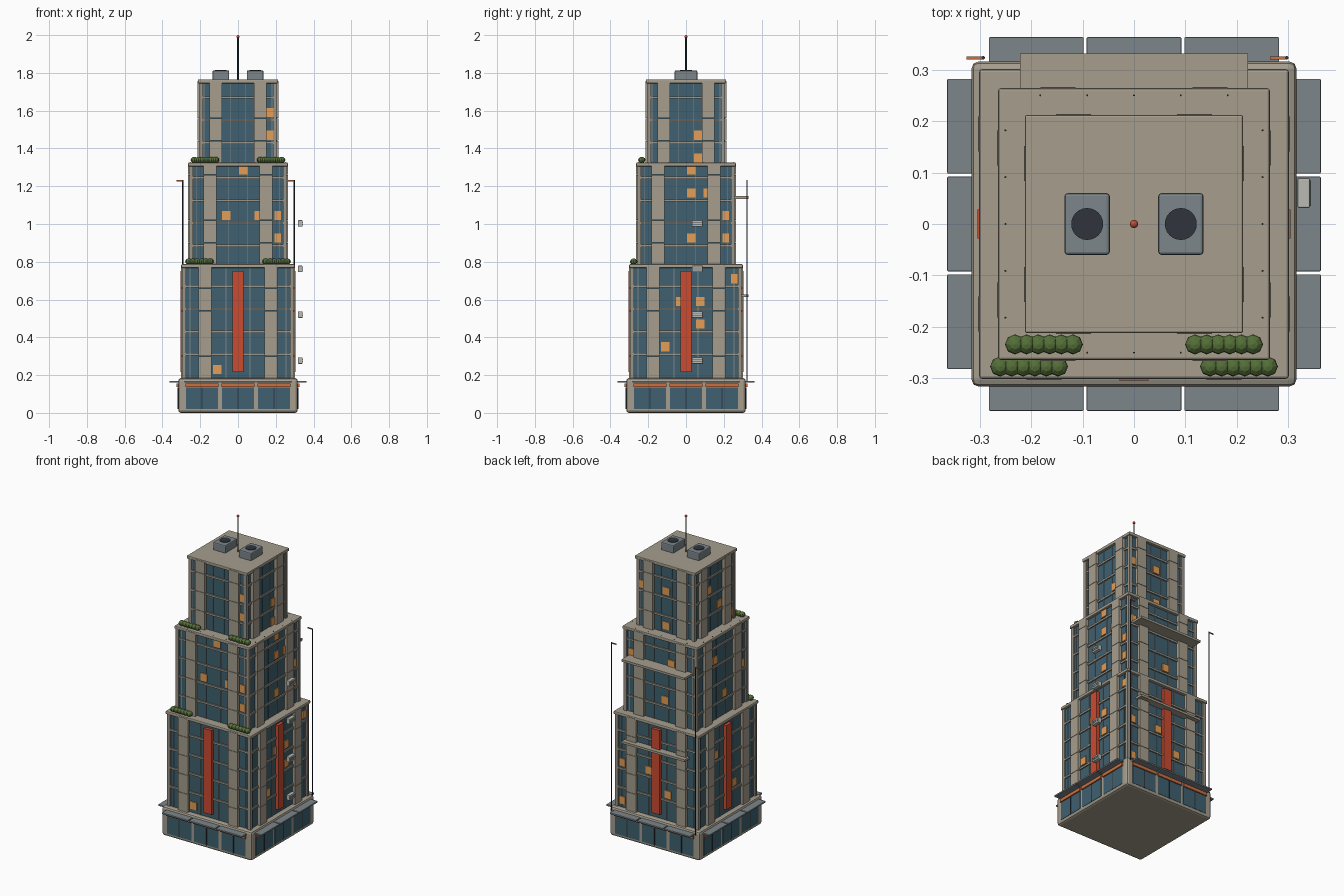
import bpy, bmesh, math
from mathutils import Matrix, Vector

if "Cube" in bpy.data.objects:
    bpy.data.objects.remove(bpy.data.objects["Cube"], do_unlink=True)

COLORS = {
    "concrete": (0.38, 0.34, 0.27), "trim": (0.33, 0.30, 0.25), "glass": (0.05, 0.12, 0.16),
    "lit": (0.78, 0.34, 0.09), "red": (0.60, 0.07, 0.03), "orange": (0.60, 0.16, 0.05),
    "steel": (0.20, 0.24, 0.26), "dark": (0.03, 0.035, 0.045), "leaf": (0.09, 0.16, 0.04),
    "pale": (0.50, 0.50, 0.46),
}
mats = {}
for key, rgb in COLORS.items():
    m = bpy.data.materials.new(key)
    m.use_nodes = True
    m.diffuse_color = (*rgb, 1)
    m.node_tree.nodes["Principled BSDF"].inputs["Base Color"].default_value = (*rgb, 1)
    mats[key] = m

parts = {}


def mesh_of(name, mat):
    return parts.setdefault(name, (bmesh.new(), mat))[0]


def turn(side):
    return Matrix.Rotation(side * math.pi / 2, 4, "Z")


def box(name, mat, lo, hi, side=0):
    """Box between two corners, turned to one of four sides (0 front, 1 +x, 2 back, 3 -x)."""
    lo, hi = Vector(lo), Vector(hi)
    mtx = turn(side) @ Matrix.Translation((lo + hi) / 2) @ Matrix.Diagonal((*(hi - lo), 1))
    bmesh.ops.create_cube(mesh_of(name, mat), size=1, matrix=mtx)


def rod(name, mat, base, radius, height, sides=12):
    mtx = Matrix.Translation(Vector(base) + Vector((0, 0, height / 2)))
    bmesh.ops.create_cone(mesh_of(name, mat), cap_ends=True, segments=sides,
                          radius1=radius, radius2=radius, depth=height, matrix=mtx)


def panel(name, mat, u, z, w, h, inner, outer, side):
    """Facade panel centred at u, z, reaching from inner to outer depth."""
    box(name, mat, (u - w / 2, -outer, z - h / 2), (u + w / 2, -inner, z + h / 2), side)


# Ground floor with shop bays, signs and canopies
box("ground_floor", "concrete", (-.316, -.316, 0), (.316, .316, .184))
for side in range(4):
    for u in (-.19, 0, .19):
        panel("shop_glass", "glass", u, .078, .17, .115, .3, .318, side)
        panel("shop_divider", "dark", u, .078, .006, .115, .3, .32, side)
        panel("shop_sign", "orange", u, .146, .175, .02, .3, .325, side)
        panel("canopy", "steel", u, .165, .184, .01, .3, .363, side)

# Tiers: bottom, top, half width, pilaster centre, floor start, lit windows per side
FLOOR = .12
TIERS = [
    ("lower", .18, .787, .292, .175, .19,
     [[(-.11, .23)], [(.255, .71), (.075, .59), (.075, .47), (-.11, .35), (-.03, .59)],
      [(-.245, .47), (-.06, .47), (-.245, .23), (.075, .35)], [(-.11, .59), (.075, .35)]]),
    ("middle", .78, 1.325, .255, .148, .765,
     [[(.027, 1.285), (-.063, 1.045), (.11, 1.045), (.21, 1.045), (.21, .925)],
      [(.027, 1.285), (.027, 1.165), (.027, .925), (.21, 1.045), (.21, .925), (.115, 1.165)],
      [(-.21, 1.165), (.075, 1.165), (.027, .925)], [(-.063, 1.165), (.21, 1.045), (.027, .925)]]),
    ("upper", 1.32, 1.765, .203, .118, 1.31,
     [[(.17, 1.59), (.17, 1.47)], [(.065, 1.47), (.065, 1.35)],
      [(-.17, 1.59), (.0, 1.59), (.0, 1.37)], [(-.05, 1.59), (.05, 1.47), (.17, 1.37)]]),
]
for tier, bottom, top, half, pil, start, lit in TIERS:
    g = half - .008
    box(tier + "_glass", "glass", (-g, -g, bottom), (g, g, top - .01))
    box(tier + "_roof_slab", "concrete", (-half - .009, -half - .009, top - .02),
        (half + .009, half + .009, top))
    mid, height = (bottom + top) / 2, top - bottom - .01
    for side in range(4):
        panel(tier + "_corner_post", "trim", half - .005, mid, .014, height, g - .01, half + .003, side)
        panel(tier + "_corner_post", "trim", 5e-3 - half, mid, .014, height, g - .01, half + .002, side)
        # Pilasters split into floor-high blocks
        for u in (-pil, pil):
            z0 = bottom
            while z0 < top - .02:
                z1 = min(z0 + FLOOR, top - .008)
                panel(tier + "_pilaster", "concrete", u, (z0 + z1) / 2, .068, z1 - z0 - .002,
                      g - .01, half + .011, side)
                z0 = z1
        # Floor bands and slim mullions
        z = start + FLOOR
        while z < top - .04:
            panel(tier + "_floor_band", "trim", 0, z, 2 * half, .012, g - .01, half, side)
            z += FLOOR
        inner = pil - .034
        for u in (-inner / 2.2, inner / 2.2, -(pil + half) / 2 - .02, (pil + half) / 2 + .02):
            panel(tier + "_mullion", "steel", u, mid, .004, height, g - .01, g + .004, side)
        for u, z in lit[side]:
            w = .036 if abs(u) > pil else .046
            panel(tier + "_lit_window", "lit", u, z, w, .048, g - .005, g + .006, side)

# Vertical banners on the lower tier
for side in range(4):
    panel("banner", "red", 0, .483, .056, .535, .28, .304, side)

# Rear ledges
for z, inner in ((1.14, .24), (.62, .28)):
    panel("rear_ledge", "concrete", 0, z, .444, .014, inner, .331, 2)

# Rear lamp poles with side arms
for x in (-.293, .297):
    rod("lamp_pole", "dark", (x, .323, .165), .0035, 1.067, 8)
    box("lamp_arm", "orange", (x - .033, .320, 1.226), (x, .326, 1.232))

# Wall units with grilles on the +x side
for z in (1.003, .762, .52, .277):
    box("wall_unit", "pale", (.318, .031, z - .017), (.342, .089, z + .017))
    for dz in (-.007, .003):
        box("wall_unit_grille", "steel", (.341, .035, z + dz), (.344, .085, z + dz + .004))

# Hedges on the setbacks
for x0, y, z in ((.175, -.234, 1.339), (.204, -.277, .801)):
    for sign in (-1, 1):
        for i in range(6):
            mtx = (Matrix.Translation((sign * x0 + (i - 2.5) * .0225, y, z))
                   @ Matrix.Diagonal((.0195, .0195, .0165, 1)))
            bmesh.ops.create_uvsphere(mesh_of("hedge", "leaf"), u_segments=8, v_segments=6,
                                      radius=1, matrix=mtx)

# Studs around the middle roof edge
for side in range(4):
    for i in range(-2, 3):
        x, y, _ = turn(side) @ Vector((i * .091, -.25, 0))
        rod("roof_stud", "dark", (x, y, 1.323), .002, .005, 6)

# Rooftop cooling units with fans, and antenna
for x in (-.091, .091):
    box("cooling_unit", "steel", (x - .044, -.06, 1.76), (x + .044, .06, 1.813))
    rod("fan", "dark", (x, 0, 1.81), .031, .006, 24)
rod("antenna", "dark", (0, 0, 1.76), .004, .232)
bmesh.ops.create_uvsphere(mesh_of("beacon", "red"), u_segments=12, v_segments=8, radius=.008,
                          matrix=Matrix.Translation((0, 0, 1.992)))

# Turn every part into an object
BEVELS = {"ground_floor": .014, "cooling_unit": .006, "canopy": .002, "wall_unit": .003,
          "lower_roof_slab": .006, "middle_roof_slab": .005, "upper_roof_slab": .004}
SMOOTH = ("antenna", "beacon", "fan", "lamp_pole")
for name, (bm, mat) in parts.items():
    mesh = bpy.data.meshes.new(name)
    bm.to_mesh(mesh)
    bm.free()
    mesh.materials.append(mats[mat])
    obj = bpy.data.objects.new(name, mesh)
    bpy.context.collection.objects.link(obj)
    if name in BEVELS:
        mod = obj.modifiers.new("Bevel", "BEVEL")
        mod.width, mod.segments = BEVELS[name], 2
    if name in SMOOTH:
        bpy.ops.object.select_all(action="DESELECT")
        obj.select_set(True)
        bpy.context.view_layer.objects.active = obj
        bpy.ops.object.shade_smooth_by_angle()
